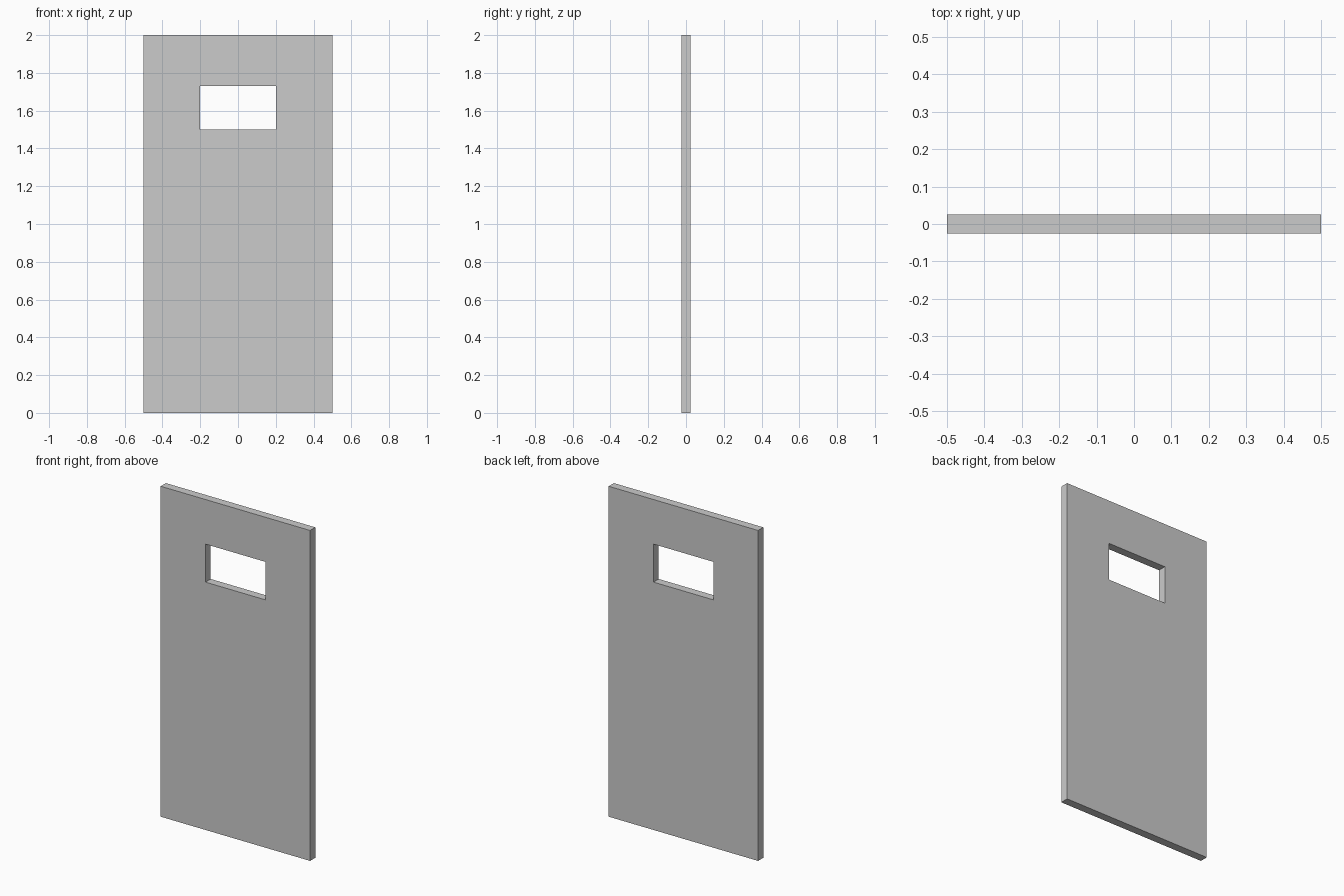
import bpy
import bmesh

if "Cube" in bpy.data.objects:
    bpy.data.objects.remove(bpy.data.objects["Cube"])

WIDTH, HEIGHT, THICK = 1.0, 2.0, 0.05
WIN_X, WIN_LOW, WIN_HIGH = 0.2, 1.5, 1.73


def rectangle(bm, half_width, low, high, y):
    """Four corner vertices of an upright rectangle at depth y."""
    corners = [(-half_width, low), (half_width, low),
               (half_width, high), (-half_width, high)]
    return [bm.verts.new((x, y, z)) for x, z in corners]


def bridge(bm, a, b):
    """Close the band between two matching loops."""
    for i in range(len(a)):
        j = (i + 1) % len(a)
        bm.faces.new((a[i], a[j], b[j], b[i]))


# Door panel: outer edge and window opening, front and back
bm = bmesh.new()
outer_front, outer_back = [rectangle(bm, WIDTH / 2, 0, HEIGHT, y)
                           for y in (-THICK / 2, THICK / 2)]
window_front, window_back = [rectangle(bm, WIN_X, WIN_LOW, WIN_HIGH, y)
                             for y in (-THICK / 2, THICK / 2)]

# Front face, window reveal, back face and outer rim
loops = [outer_front, window_front, window_back, outer_back]
for k in range(4):
    bridge(bm, loops[k], loops[(k + 1) % 4])
bmesh.ops.recalc_face_normals(bm, faces=bm.faces[:])

mesh = bpy.data.meshes.new("door_panel")
bm.to_mesh(mesh)
bm.free()
door = bpy.data.objects.new("door_panel", mesh)
bpy.context.collection.objects.link(door)
